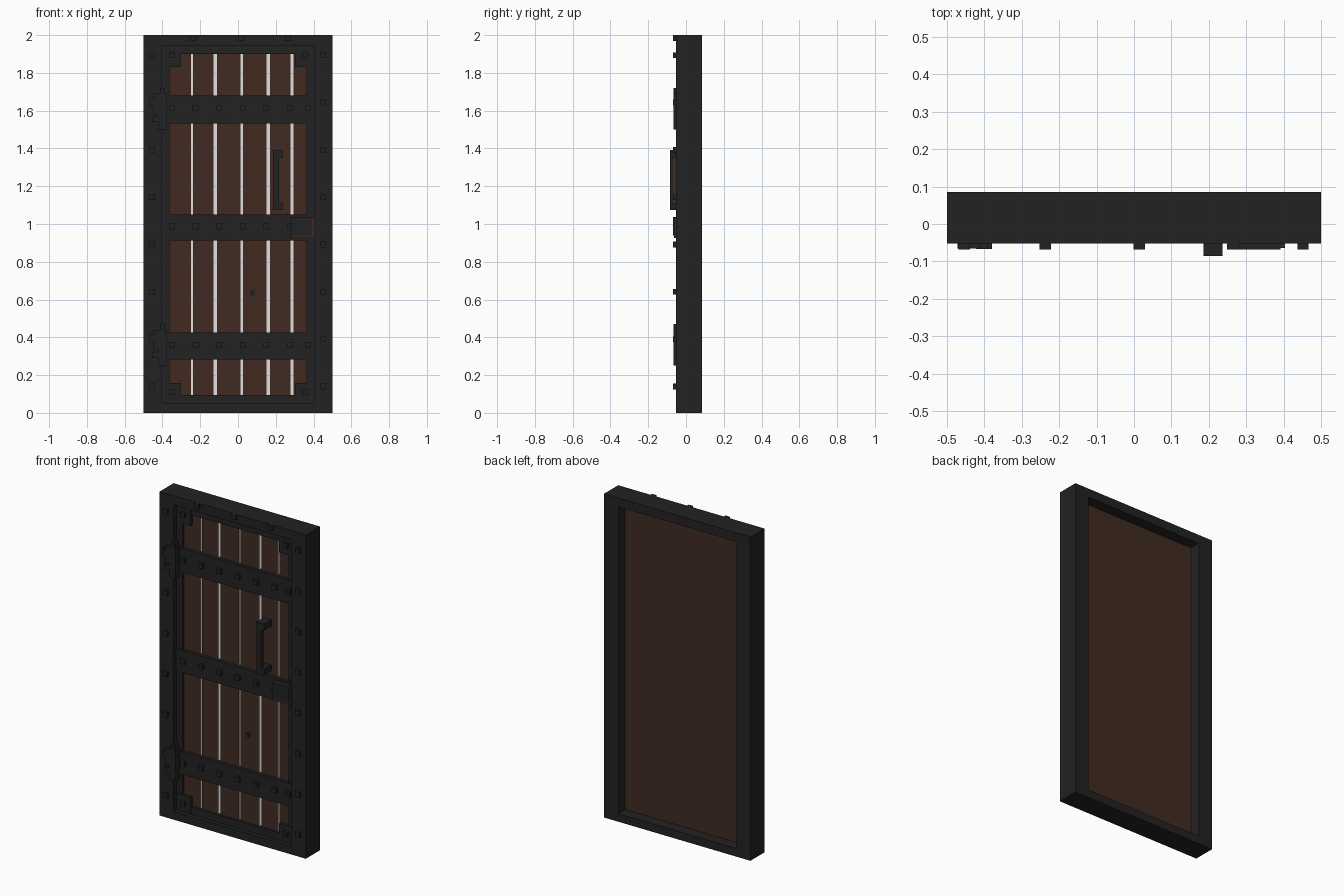
import bpy, bmesh

if "Cube" in bpy.data.objects:
    bpy.data.objects.remove(bpy.data.objects["Cube"], do_unlink=True)


def material(name, rgb):
    m = bpy.data.materials.new(name)
    m.use_nodes = True
    m.diffuse_color = (*rgb, 1)
    m.node_tree.nodes["Principled BSDF"].inputs["Base Color"].default_value = (*rgb, 1)
    return m


IRON = material("dark iron", (0.016, 0.016, 0.016))
WOOD = material("brown wood", (0.052, 0.024, 0.015))
PALE = material("pale groove", (0.75, 0.75, 0.75))


def finish(name, bm, mats):
    bmesh.ops.recalc_face_normals(bm, faces=bm.faces)
    me = bpy.data.meshes.new(name)
    bm.to_mesh(me)
    bm.free()
    for m in mats:
        me.materials.append(m)
    ob = bpy.data.objects.new(name, me)
    bpy.context.collection.objects.link(ob)
    return ob


def add_box(bm, x0, x1, y0, y1, z0, z1):
    vs = bmesh.ops.create_cube(bm, size=1)["verts"]
    for v in vs:
        v.co.x = x1 if v.co.x > 0 else x0
        v.co.y = y1 if v.co.y > 0 else y0
        v.co.z = z1 if v.co.z > 0 else z0


def boxes(name, mat, *dims):
    bm = bmesh.new()
    for d in dims:
        add_box(bm, *d)
    return finish(name, bm, [mat])


def ring(name, mat, outer, inner, y0, y1):
    """Rectangular border; outer and inner are (x half width, z0, z1)."""
    bm = bmesh.new()
    loops = []
    for (w, z0, z1), y in ((outer, y0), (inner, y0), (inner, y1), (outer, y1)):
        loops.append([bm.verts.new((x, y, z)) for x, z in
                      ((-w, z0), (w, z0), (w, z1), (-w, z1))])
    for k in range(4):
        a, b = loops[k], loops[(k + 1) % 4]
        for i in range(4):
            j = (i + 1) % 4
            bm.faces.new((a[i], a[j], b[j], b[i]))
    return finish(name, bm, [mat])


def rivets(name, points, y, size=0.03, proud=0.016):
    h = size / 2
    return boxes(name, IRON, *[(x - h, x + h, y - proud, y + 0.005, z - h, z + h)
                               for x, z in points])


FRONT, BACK = -0.052, 0.085
STRAP_Y = -0.032

# Door surround and inner iron rim
ring("door_frame", IRON, (0.5, 0, 2), (0.403, 0.05, 1.945), FRONT, BACK)
ring("door_rim", IRON, (0.404, 0.049, 1.946), (0.362, 0.095, 1.9), -0.026, 0.004)

# Wooden back panel
boxes("back_panel", WOOD, (-0.404, 0.404, 0.0, 0.018, 0.049, 1.946))

# Planks with pale grooves between them
grooves = [(-0.243, 0.012), (-0.12, 0.02), (0.02, 0.012), (0.16, 0.02), (0.286, 0.014)]
edges = [-0.38]
for x, w in grooves:
    edges += [x - w / 2, x + w / 2]
edges.append(0.38)
bm = bmesh.new()
for a, b in zip(edges[::2], edges[1::2]):
    add_box(bm, a, b, -0.012, 0.002, 0.07, 1.92)
for f in bm.faces:
    f.normal_update()
    f.material_index = 1 if abs(f.normal.x) > 0.5 else 0
finish("planks", bm, [WOOD, PALE])
boxes("plank_grooves", PALE, *[(x - w / 2, x + w / 2, -0.005, 0.002, 0.07, 1.92)
                               for x, w in grooves])

# Horizontal straps and their rivets
straps = [(0.283, 0.425), (0.912, 1.05), (1.532, 1.68)]
boxes("straps", IRON, *[(-0.4, 0.4, STRAP_Y, 0, a, b) for a, b in straps])
strap_x = [-0.348, -0.225, -0.1, 0.025, 0.15, 0.277, 0.372]
rivets("strap_rivets", [(x, z) for z in (0.36, 0.987, 1.612) for x in strap_x], STRAP_Y)

# Corner plates with one rivet each
corners = []
for x0, x1 in ((-0.4, -0.302), (0.302, 0.4)):
    for z0, z1 in ((0.052, 0.157), (1.832, 1.943)):
        corners.append((x0, x1, STRAP_Y + 0.002, 0, z0, z1))
boxes("corner_plates", IRON, *corners)
rivets("corner_rivets", [(x, z) for x in (-0.348, 0.355) for z in (0.11, 1.893)], STRAP_Y)

# Rivets around the surround
side = [(x, 0.14 + 0.2505 * i) for x in (-0.454, 0.452) for i in range(8)]
rivets("frame_rivets", side + [(x, 1.985) for x in (-0.237, 0.014, 0.264)], FRONT)

# Hinges: barrel, stepped leaf and pin ends
hinges = []
for z in (0.355, 1.605):
    hinges += [(-0.423, -0.379, -0.067, -0.02, z - 0.105, z + 0.085),
               (-0.412, -0.39, -0.067, -0.02, z + 0.08, z + 0.115),
               (-0.45, -0.42, -0.066, -0.04, z - 0.025, z + 0.085),
               (-0.472, -0.42, -0.066, -0.04, z + 0.03, z + 0.06),
               (-0.455, -0.42, -0.066, -0.04, z - 0.065, z - 0.035)]
boxes("hinges", IRON, *hinges)

# Handle: front grip, two posts and a wooden core
boxes("handle", IRON, (0.186, 0.218, -0.085, -0.07, 1.08, 1.392),
      (0.186, 0.236, -0.085, -0.01, 1.35, 1.392),
      (0.186, 0.236, -0.085, -0.01, 1.075, 1.112))
boxes("handle_core", WOOD, (0.19, 0.214, -0.072, -0.05, 1.1, 1.36))

# Lock: wooden box with an iron cover, leaving a thin brown corner
boxes("lock_box", WOOD, (0.282, 0.404, -0.064, -0.02, 0.926, 1.034))
boxes("lock_cover", IRON, (0.28, 0.392, -0.068, -0.03, 0.938, 1.036))

# Keyhole plate
boxes("keyhole", IRON, (0.064, 0.09, -0.018, -0.01, 0.62, 0.65))
